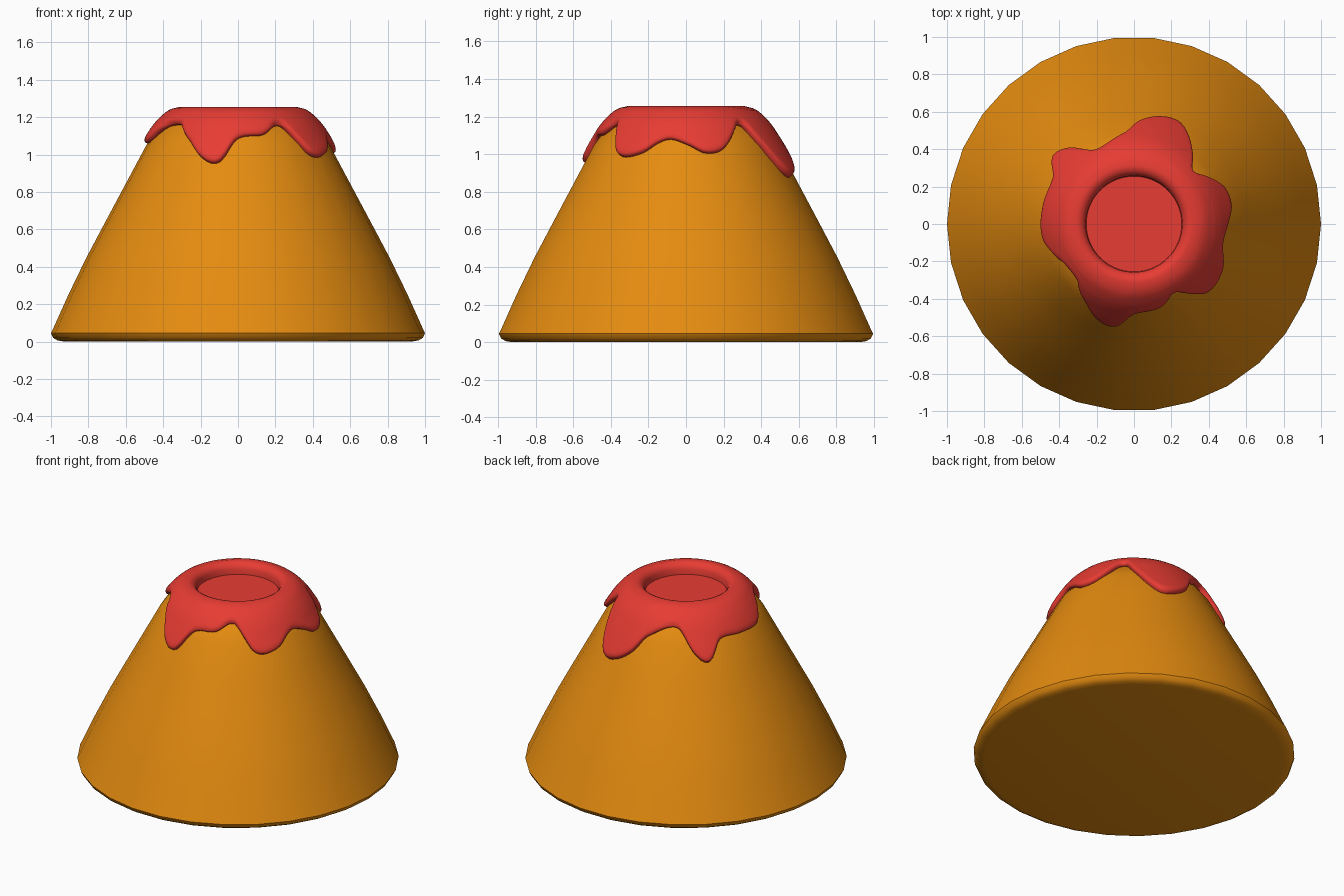
import bpy, math

if "Cube" in bpy.data.objects:
    bpy.data.objects.remove(bpy.data.objects["Cube"])

TAU = 2 * math.pi


def material(name, color):
    m = bpy.data.materials.new(name)
    m.diffuse_color = (*color, 1)
    m.use_nodes = True
    m.node_tree.nodes["Principled BSDF"].inputs["Base Color"].default_value = m.diffuse_color
    return m


def lerp_table(table, x):
    # piecewise linear lookup, table sorted by first value, ends extrapolated flat
    if x <= table[0][0]:
        return table[0][1]
    for (a, va), (b, vb) in zip(table, table[1:]):
        if x <= b:
            return va + (vb - va) * (x - a) / (b - a)
    return table[-1][1]


def smooth_periodic(table, deg):
    # periodic Hermite interpolation through angle/value pairs
    n = len(table)
    ext = ([(a - 360, v) for a, v in table[-2:]] + table
           + [(a + 360, v) for a, v in table[:3]])
    if deg < table[0][0]:
        deg += 360
    for i in range(1, n + 3):
        (a0, v0), (a1, v1), (a2, v2), (a3, v3) = ext[i - 1:i + 3]
        if a1 <= deg <= a2:
            h = a2 - a1
            t = (deg - a1) / h
            m1 = (v2 - v0) / (a2 - a0) * h
            m2 = (v3 - v1) / (a3 - a1) * h
            return ((2*t**3 - 3*t**2 + 1) * v1 + (t**3 - 2*t**2 + t) * m1
                    + (3*t**2 - 2*t**3) * v2 + (t**3 - t**2) * m2)


def revolve(name, profile_at, sides, mat, angle):
    # each column is a list of (radius, z), closed by a fan at both ends
    cols = [profile_at(360 * i / sides) for i in range(sides)]
    rows = len(cols[0])
    verts = []
    for i, col in enumerate(cols):
        a = TAU * i / sides
        verts += [(r * math.cos(a), r * math.sin(a), z) for r, z in col]
    faces = []
    for i in range(sides):
        j = (i + 1) % sides
        for k in range(rows - 1):
            faces.append((i*rows + k, j*rows + k, j*rows + k + 1, i*rows + k + 1))
    faces.append([i * rows for i in reversed(range(sides))])
    faces.append([i * rows + rows - 1 for i in range(sides)])
    me = bpy.data.meshes.new(name)
    me.from_pydata(verts, [], faces)
    me.materials.append(mat)
    ob = bpy.data.objects.new(name, me)
    bpy.context.collection.objects.link(ob)
    bpy.ops.object.select_all(action='DESELECT')
    ob.select_set(True)
    bpy.context.view_layer.objects.active = ob
    bpy.ops.object.shade_smooth_by_angle(angle=math.radians(angle))
    return ob


orange = material("earth orange", (0.78, 0.26, 0.005))
red = material("lava red", (0.80, 0.045, 0.033))

# Mountain: 30-sided cone with a rounded foot
slope = [(0.045, 1.0), (0.07, 0.988), (0.25, 0.907), (0.45, 0.81), (0.65, 0.704),
         (0.85, 0.597), (1.05, 0.49), (1.15, 0.415), (1.2, 0.30)]
mountain = [(0.93, 0.0), (0.965, 0.006), (0.988, 0.02)] + [(r, z) for z, r in slope]
mountain += [(0.27, 1.14)]
revolve("mountain", lambda d: mountain, 30, orange, 40)

# Lava: outline radius by angle gives the drips
outline = [(2, .508), (12, .53), (24, .515), (42, .424), (52, .506), (65.5, .593),
           (76, .589), (87, .55), (96, .49), (118, .443), (130, .531), (140, .563),
           (150, .50), (168, .497), (189, .494), (202, .449), (220, .413), (236, .481),
           (249, .543), (259.6, .554), (270, .48), (287, .465), (302, .428),
           (316, .53), (332, .532), (348.6, .485)]
inverse = sorted((r, z) for z, r in slope)
skin = [(0.91, 0.605), (0.99, 0.56), (1.05, 0.525), (1.14, 0.468), (1.18, 0.437),
        (1.205, 0.412), (1.23, 0.383), (1.245, 0.355), (1.252, 0.333), (1.255, 0.312)]
crater = [(0.295, 1.253), (0.278, 1.245), (0.266, 1.232), (0.258, 1.215),
          (0.255, 1.18)]


def lava_column(deg):
    edge = lerp_table(inverse, smooth_periodic(outline, deg) - 0.015)
    rows = 18
    col = [(lerp_table(slope, edge) - 0.03, edge + 0.005)]
    for k in range(rows + 1):
        t = k / rows
        w = 0.5 * t * t + 0.5 * (1 - (1 - t) ** 2) if t > 0.5 else 0.6 * t * t + 0.7 * t
        z = edge + (1.255 - edge) * min(w, 1)
        base = lerp_table(slope, z)
        f = min(1, (z - edge) / 0.05)
        bulge = math.sqrt(1 - (1 - f) ** 2)
        col.append((base + (lerp_table(skin, z) - base) * bulge, z))
    return col + crater


revolve("lava_cap", lava_column, 144, red, 60)
